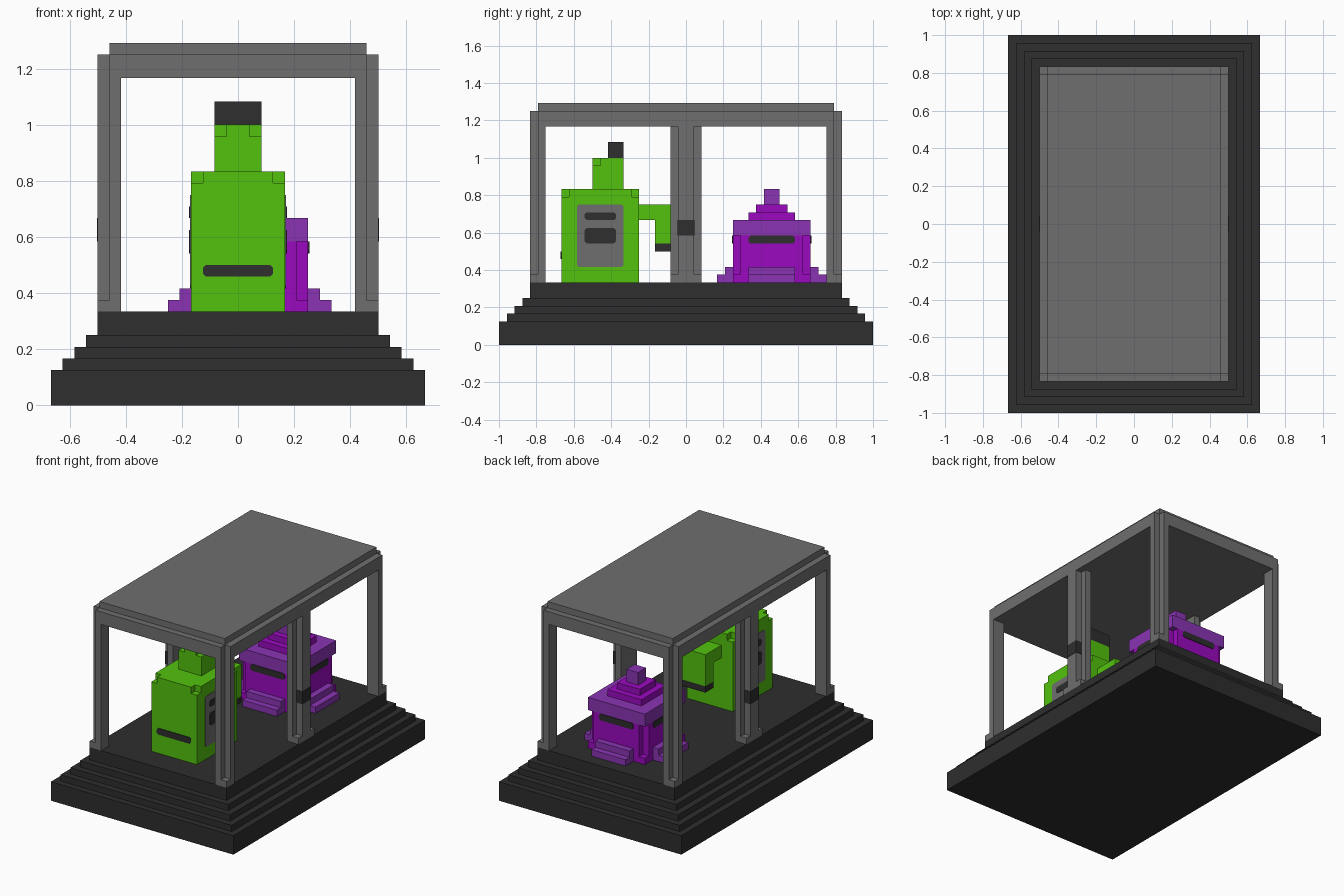
import bpy, bmesh
from mathutils import Vector

old = bpy.data.objects.get("Cube")
if old:
    bpy.data.objects.remove(old)

U = 1 / 24          # size of one block
ALL = {(-1, -1), (1, -1), (1, 1), (-1, 1)}


def material(name, rgb):
    def lin(c):
        c /= 255
        return c / 12.92 if c <= 0.04045 else ((c + 0.055) / 1.055) ** 2.4
    col = tuple(lin(c) for c in rgb) + (1,)
    m = bpy.data.materials.new(name)
    m.use_nodes = True
    m.diffuse_color = col
    m.node_tree.nodes["Principled BSDF"].inputs["Base Color"].default_value = col
    return m


CHARCOAL = material("charcoal", (46, 46, 46))
GREY = material("stone_grey", (111, 111, 111))
GREEN = material("bright_green", (83, 194, 13))
PURPLE = material("vivid_purple", (155, 10, 192))
LILAC = material("soft_purple", (138, 52, 180))


def extrude(bm, points, direction):
    """Adds a closed prism from a planar outline."""
    face = bm.faces.new([bm.verts.new(Vector(p) * U) for p in points])
    ext = bmesh.ops.extrude_face_region(bm, geom=[face], use_keep_orig=True)
    verts = [v for v in ext["geom"] if isinstance(v, bmesh.types.BMVert)]
    bmesh.ops.translate(bm, verts=verts, vec=Vector(direction) * U)


def finish(name, bm, mat):
    bmesh.ops.recalc_face_normals(bm, faces=bm.faces)
    mesh = bpy.data.meshes.new(name)
    bm.to_mesh(mesh)
    bm.free()
    mesh.materials.append(mat)
    obj = bpy.data.objects.new(name, mesh)
    bpy.context.collection.objects.link(obj)
    return obj


def stack(name, mat, *layers):
    """Stacked blocks (x0, x1, y0, y1, z0, z1[, corners cut by one block])."""
    bm = bmesh.new()
    for x0, x1, y0, y1, z0, z1, *cut in layers:
        pts = []
        for sx, sy in ((-1, -1), (1, -1), (1, 1), (-1, 1)):
            x, y = (x1 if sx > 0 else x0), (y1 if sy > 0 else y0)
            if cut and (sx, sy) in cut[0]:
                notch = [(x, y - sy, z0), (x - sx, y - sy, z0), (x - sx, y, z0)]
                pts += notch if sx == sy else notch[::-1]
            else:
                pts.append((x, y, z0))
        extrude(bm, pts, (0, 0, z1 - z0))
    return finish(name, bm, mat)


def plate(name, mat, axis, side, at, a0, a1, z0, z1, c=0.25, t=0.1):
    """Thin plate with clipped corners on a wall facing side * axis."""
    flat = [(a0 + c, z0), (a1 - c, z0), (a1, z0 + c), (a1, z1 - c),
            (a1 - c, z1), (a0 + c, z1), (a0, z1 - c), (a0, z0 + c)]
    bm = bmesh.new()
    if axis == "x":
        extrude(bm, [(at, a, z) for a, z in flat], (side * t, 0, 0))
    else:
        extrude(bm, [(a, at, z) for a, z in flat], (0, side * t, 0))
    return finish(name, bm, mat)


# Stepped platform
steps = [(16, 24, 0, 3), (15, 23, 3, 4), (14, 22, 4, 5), (13, 21, 5, 6), (12, 20, 6, 8)]
stack("platform", CHARCOAL, *[(-x, x, -y, y, a, b) for x, y, a, b in steps])

# Roof: notched beam layer with a smaller slab on top
stack("roof", GREY, (-12, 12, -20, 20, 28, 30, ALL), (-11, 11, -19, 19, 30, 31))

# Corner and middle posts with grooved outer corners
for sx, side in ((-1, "right"), (1, "left")):
    x0, x1 = sorted((10 * sx, 12 * sx))
    for sy, end in ((-1, "front"), (1, "back")):
        y0, y1 = sorted((18 * sy, 20 * sy))
        stack(f"{end}_{side}_post", GREY, (x0, x1, y0, y1, 8, 9),
              (x0, x1, y0, y1, 9, 28, {(sx, sy)}))
    stack(f"middle_{side}_post", GREY, (x0, x1, -2, 2, 8, 9),
          (x0, x1, -2, 2, 9, 28, {(sx, -1), (sx, 1)}))
    b0, b1 = sorted((11 * sx, 12.06 * sx))
    stack(f"middle_{side}_post_band", CHARCOAL, (b0, b1, -1.06, 1.06, 14, 16))

# Green machine: body, head, cap and bent spout
stack("green_body", GREEN, (-4, 4, -16, -6, 8, 19), (-4, 4, -16, -6, 19, 20, ALL))
stack("green_head", GREEN, (-2, 2, -12, -8, 20, 23),
      (-2, 2, -12, -8, 23, 24, {(-1, -1), (1, -1)}))
stack("head_cap", CHARCOAL, (-2, 2, -10, -8, 24, 26))
stack("spout", GREEN, (-2, 2, -6, -2, 16, 18), (-2, 2, -4, -2, 13, 16))
stack("spout_tip", CHARCOAL, (-2, 2, -4, -2, 12, 13))
plate("green_front_slot", CHARCOAL, "y", -1, -16, -3, 3, 11, 12)
for s, side in ((-1, "right"), (1, "left")):
    plate(f"{side}_panel", GREY, "x", s, 4 * s, -14, -8, 10, 18)
    plate(f"{side}_panel_upper_slot", CHARCOAL, "x", s, 4.1 * s, -13, -9, 16, 17)
    plate(f"{side}_panel_lower_slot", CHARCOAL, "x", s, 4.1 * s, -13, -9, 13, 15)

# Purple machine, centred on block (1, 11)
CX, CY = 1, 11


def square(r, z0, z1, *cut):
    return (CX - r, CX + r, CY - r, CY + r, z0, z1, *cut)


stack("purple_body", PURPLE, square(5, 8, 9), square(5, 9, 14, ALL))
stack("purple_rim", LILAC, square(5, 14, 16))
stack("purple_tiers", PURPLE, square(3, 16, 17), square(2, 17, 18))
stack("purple_knob", LILAC, square(1, 18, 20))

# Steps and slots on all four sides of the purple machine
for s, xname, yname in ((-1, "right", "front"), (1, "left", "back")):
    xs, ys = [], []
    for reach, z in ((7, 8), (6, 9)):
        a, b = sorted((5 * s, reach * s))
        xs.append((CX + a, CX + b, CY - 3, CY + 3, z, z + 1))
        ys.append((CX - 3, CX + 3, CY + a, CY + b, z, z + 1))
    stack(f"purple_{xname}_steps", LILAC, *xs)
    stack(f"purple_{yname}_steps", LILAC, *ys)
    plate(f"purple_{xname}_slot", CHARCOAL, "x", s, CX + 5 * s, CY - 3, CY + 3, 13, 14)
    plate(f"purple_{yname}_slot", CHARCOAL, "y", s, CY + 5 * s, CX - 3, CX + 3, 13, 14)
